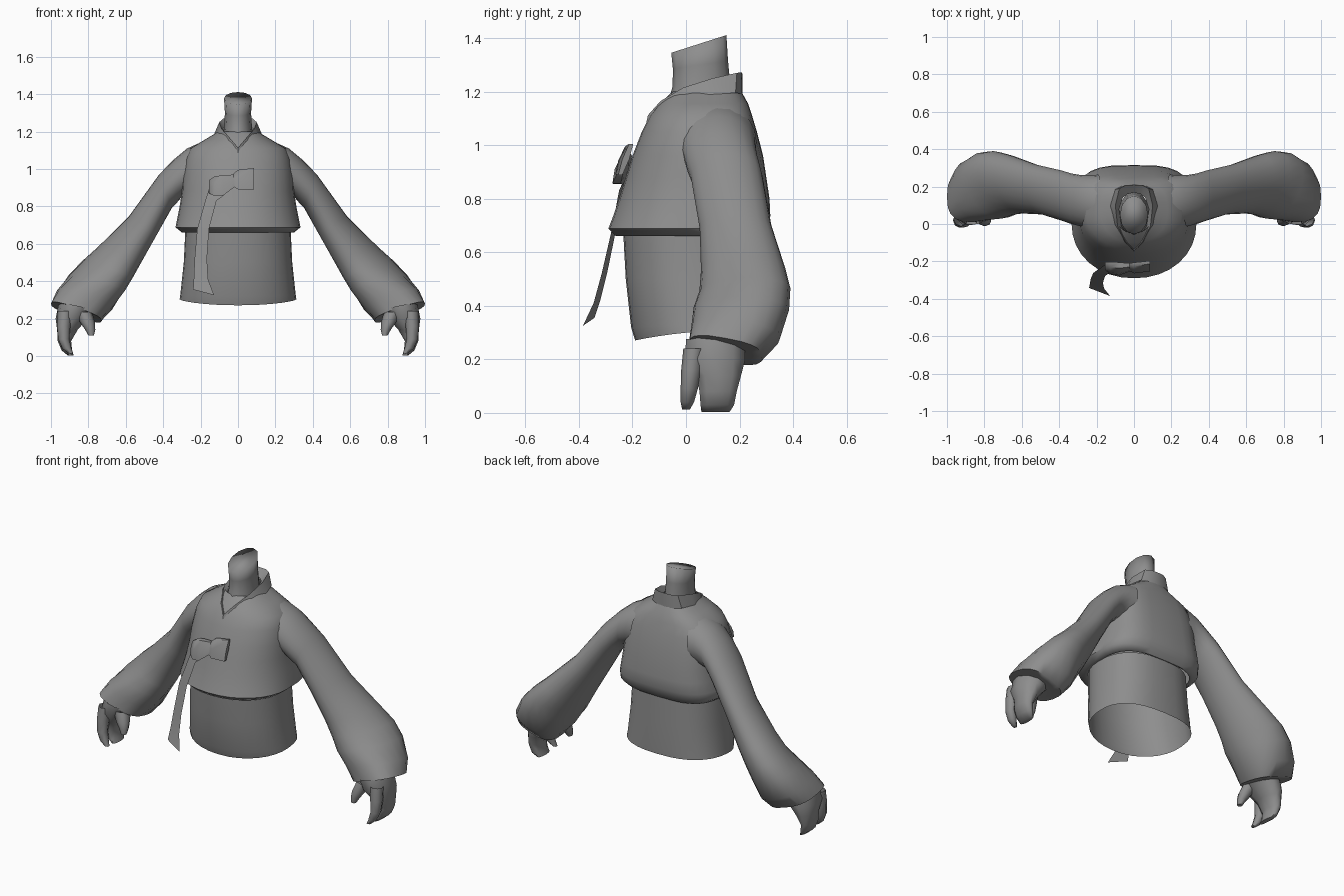
import bpy, bmesh, math
from mathutils import Vector

grey = bpy.data.materials.new("plain_grey")
grey.diffuse_color = (0.27, 0.27, 0.27, 1)


def finish(name, bm, mirror=False, angle=60, outward=True):
    if outward:
        bmesh.ops.recalc_face_normals(bm, faces=bm.faces[:])
    me = bpy.data.meshes.new(name)
    bm.to_mesh(me)
    bm.free()
    me.materials.append(grey)
    for p in me.polygons:
        p.use_smooth = True
    me.set_sharp_from_angle(angle=math.radians(angle))
    ob = bpy.data.objects.new(name, me)
    bpy.context.collection.objects.link(ob)
    if mirror:
        ob.modifiers.new("mirror", 'MIRROR').use_mirror_merge = False
    return ob


def skin(bm, rings, closed=True, caps=(False, False)):
    """Bridge rows of points with quads."""
    rows = [[bm.verts.new(p) for p in r] for r in rings]
    n = len(rows[0])
    for a, b in zip(rows, rows[1:]):
        for i in range(n if closed else n - 1):
            j = (i + 1) % n
            bm.faces.new((a[i], a[j], b[j], b[i]))
    if caps[0]:
        bm.faces.new(rows[0])
    if caps[1]:
        bm.faces.new(rows[-1])


def soft(t, e):
    return math.copysign(abs(t) ** e, t)


def oval(n, c, u, v, e=1.0):
    """Ring around c with half axes u and v; e below 1 squares it."""
    c, u, v = Vector(c), Vector(u), Vector(v)
    return [c + u * soft(math.cos(2 * math.pi * i / n), e)
            + v * soft(math.sin(2 * math.pi * i / n), e) for i in range(n)]


def tube(name, sections, n=16, caps=(False, True), **kw):
    bm = bmesh.new()
    skin(bm, [oval(n, *s) for s in sections], caps=caps)
    return finish(name, bm, **kw)


def body_ring(z, w, front, back, sag=0.0, tilt=0.0, square=0.6, n=32):
    """Horizontal ring, rounder in front and squarer behind."""
    yc, ry = (front + back) / 2, (back - front) / 2
    pts = []
    for i in range(n):
        a = 2 * math.pi * i / n
        c, s = math.cos(a), math.sin(a)
        e = square if s > 0 else 0.95
        y = yc + soft(s, e) * ry
        pts.append((soft(c, e) * w, y, z + sag * c * c + tilt * y))
    return pts


# Jacket body, with the hem turned under
bm = bmesh.new()
skin(bm, [body_ring(*r) for r in (
    (0.663, 0.282, -0.235, 0.265),
    (0.66, 0.30, -0.262, 0.275),
    (0.688, 0.334, -0.29, 0.298),
    (0.735, 0.325, -0.272, 0.315),
    (0.80, 0.312, -0.25, 0.312),
    (0.88, 0.30, -0.225, 0.30),
    (0.96, 0.295, -0.20, 0.288),
    (1.05, 0.28, -0.165, 0.265),
    (1.11, 0.255, -0.135, 0.247),
    (1.155, 0.18, -0.10, 0.232, 0, 0, 0.75),
    (1.20, 0.105, -0.05, 0.207, 0, 0, 0.8))])
finish("jacket_body", bm)

# Waist tube, open below
bm = bmesh.new()
skin(bm, [body_ring(*r, 0.8) for r in (
    (0.286, 0.312, -0.19, 0.28, 0.014, 0.08),
    (0.33, 0.308, -0.205, 0.28, 0, 0.05),
    (0.50, 0.29, -0.225, 0.275, 0, 0),
    (0.665, 0.282, -0.234, 0.268, 0, 0))])
finish("waist", bm)

# Sleeves: centre, width axis, depth axis, squareness
tube("sleeve", [
    ((0.19, 0.112, 1.01), (-0.015, 0, 0.14), (0, 0.152, 0), 0.95),
    ((0.235, 0.117, 1.0), (-0.018, 0, 0.134), (0, 0.144, 0), 0.95),
    ((0.285, 0.125, 0.982), (-0.012, 0, 0.127), (0, 0.137, 0)),
    ((0.335, 0.135, 0.935), (0.01, 0, 0.114), (0, 0.135, 0)),
    ((0.387, 0.152, 0.882), (0.035, 0, 0.088), (0, 0.134, 0)),
    ((0.51, 0.185, 0.695), (0.072, 0, 0.05), (0.02, 0.134, 0.005)),
    ((0.635, 0.213, 0.538), (0.107, 0, 0.045), (0.04, 0.157, 0.005)),
    ((0.70, 0.22, 0.46), (0.126, 0, 0.046), (0.05, 0.17, 0.005)),
    ((0.755, 0.207, 0.39), (0.142, 0, 0.045), (0.045, 0.178, -0.005), 0.95),
    ((0.82, 0.185, 0.30), (0.148, 0, 0.05), (0.02, 0.165, -0.025), 0.85),
    ((0.865, 0.147, 0.234), (0.135, 0, 0.045), (0, 0.137, -0.025), 0.72),
    ((0.862, 0.135, 0.236), (0.10, 0, 0.033), (0, 0.115, -0.022), 0.8)],
    n=20, mirror=True)

# Hands: palm with grouped fingers, a front finger and a thumb
tube("hand", [
    ((0.865, 0.11, 0.255), (0.095, 0, 0.02), (0, 0.115, -0.015)),
    ((0.89, 0.108, 0.20), (0.085, 0, 0), (0, 0.118, -0.005)),
    ((0.912, 0.122, 0.14), (0.055, 0, 0), (0, 0.088, 0)),
    ((0.928, 0.12, 0.08), (0.036, 0, 0), (0, 0.073, 0)),
    ((0.915, 0.117, 0.03), (0.028, 0, 0), (0, 0.066, 0)),
    ((0.895, 0.11, 0.003), (0.016, 0, 0), (0, 0.055, 0))],
    n=10, mirror=True)
tube("front_finger", [
    ((0.925, 0.03, 0.24), (0.04, 0, 0), (0, 0.04, 0)),
    ((0.932, 0.02, 0.16), (0.036, 0, 0), (0, 0.038, 0)),
    ((0.932, 0.012, 0.09), (0.03, 0, 0), (0, 0.032, 0)),
    ((0.915, 0.005, 0.04), (0.025, 0, 0), (0, 0.025, 0)),
    ((0.893, 0.0, 0.012), (0.013, 0, 0), (0, 0.014, 0))],
    n=8, mirror=True)
tube("thumb", [
    ((0.83, 0.055, 0.235), (0.05, 0, 0), (0, 0.05, 0)),
    ((0.805, 0.03, 0.18), (0.04, 0, 0), (0, 0.04, 0)),
    ((0.79, 0.018, 0.14), (0.027, 0, 0), (0, 0.028, 0)),
    ((0.785, 0.01, 0.11), (0.015, 0, 0), (0, 0.018, 0))],
    n=8, mirror=True)

# Neck with slanted top, shaded smooth all over
tube("neck", [
    ((0, 0.05, 1.13), (0.085, 0, 0), (0, 0.125, 0)),
    ((0, 0.058, 1.22), (0.075, 0, 0), (0, 0.108, 0)),
    ((0, 0.054, 1.30), (0.07, 0, 0), (0, 0.103, 0.015)),
    ((0, 0.048, 1.378), (0.075, 0, 0), (0, 0.103, 0.033))], n=12, angle=180)


# Crossed collar: half outlines from back to front tip
def both_sides(half):
    return half + [(-x, y, z) for x, y, z in half[-2:0:-1]]


bm = bmesh.new()
skin(bm, [both_sides(h) for h in (
    [(0, 0.212, 1.19), (0.055, 0.207, 1.192), (0.10, 0.185, 1.195), (0.126, 0.10, 1.19),
     (0.11, 0.0, 1.175), (0.06, -0.098, 1.13), (0, -0.148, 1.085)],
    [(0, 0.21, 1.272), (0.045, 0.207, 1.272), (0.078, 0.19, 1.27), (0.10, 0.10, 1.25),
     (0.088, -0.01, 1.215), (0.045, -0.095, 1.165), (0, -0.142, 1.112)],
    [(0, 0.168, 1.235), (0.035, 0.16, 1.235), (0.06, 0.14, 1.23), (0.08, 0.08, 1.215),
     (0.068, -0.01, 1.185), (0.03, -0.07, 1.145), (0, -0.11, 1.105)])])
finish("collar", bm, angle=50)


# Bow loops, flattened and leaning with the chest
def bow_part(name, stations):
    bm = bmesh.new()
    skin(bm, [[(x, y + s * t + k * h * 0.35, z + k * h)
               for s, k in ((-0.6, -1), (-1, 0), (-0.6, 1), (0.6, 1), (1, 0), (0.6, -1))]
              for x, y, z, h, t in stations], caps=(True, True))
    finish(name, bm)


bow_part("bow_left_loop", [(-0.155, -0.225, 0.905, 0.035, 0.015),
                           (-0.125, -0.235, 0.907, 0.053, 0.024),
                           (-0.08, -0.24, 0.912, 0.055, 0.026),
                           (-0.01, -0.23, 0.94, 0.03, 0.014)])
bow_part("bow_right_loop", [(-0.025, -0.23, 0.94, 0.035, 0.014),
                            (0.0, -0.235, 0.943, 0.052, 0.018),
                            (0.085, -0.225, 0.947, 0.058, 0.013)])

# Hanging ribbon: left and right edge at each step
bm = bmesh.new()
skin(bm, [
    [(-0.15, -0.215, 0.91), (-0.06, -0.225, 0.87)],
    [(-0.175, -0.232, 0.83), (-0.115, -0.25, 0.83)],
    [(-0.218, -0.262, 0.68), (-0.155, -0.278, 0.68)],
    [(-0.232, -0.295, 0.52), (-0.166, -0.315, 0.52)],
    [(-0.236, -0.32, 0.42), (-0.16, -0.345, 0.41)],
    [(-0.24, -0.342, 0.355), (-0.128, -0.385, 0.325)]], closed=False)
bmesh.ops.reverse_faces(bm, faces=bm.faces[:])
finish("ribbon_tail", bm, outward=False)
